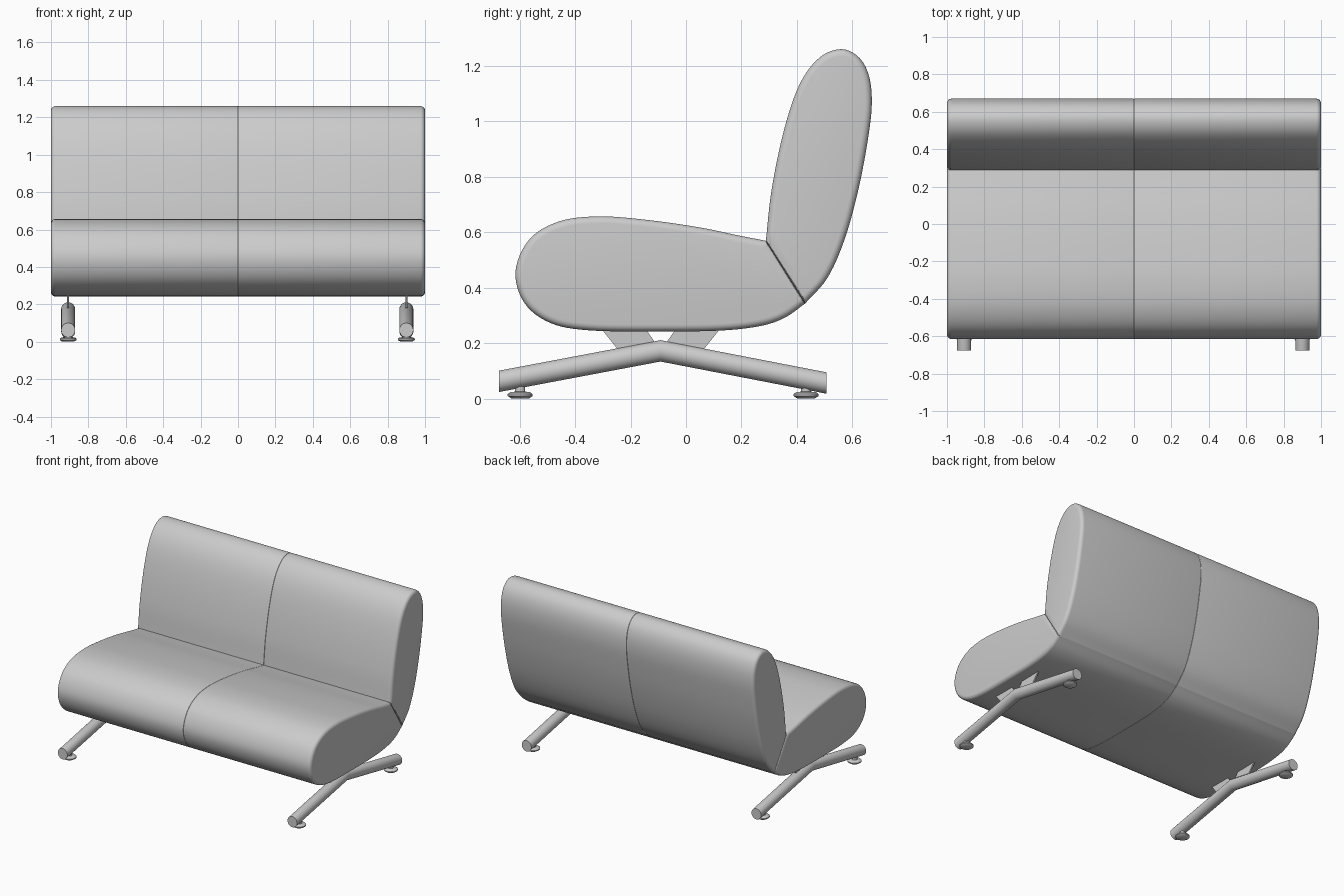
import bpy, bmesh, math
from mathutils import Vector

old = bpy.data.objects.get("Cube")
if old:
    bpy.data.objects.remove(old, do_unlink=True)

grey = bpy.data.materials.new("plain grey")
grey.use_nodes = True
COLOUR = (0.6, 0.6, 0.6, 1)
grey.diffuse_color = COLOUR
grey.node_tree.nodes["Principled BSDF"].inputs["Base Color"].default_value = COLOUR


def loft(name, rings):
    """Skin equal-length rings of 3D points, cap both ends, shade smooth."""
    bm = bmesh.new()
    loops = [[bm.verts.new(p) for p in ring] for ring in rings]
    n = len(loops[0])
    for a, b in zip(loops, loops[1:]):
        for i in range(n):
            j = (i + 1) % n
            bm.faces.new((a[i], a[j], b[j], b[i])).smooth = True
    bm.faces.new(loops[0])
    bm.faces.new(loops[-1])
    bmesh.ops.recalc_face_normals(bm, faces=bm.faces)
    mesh = bpy.data.meshes.new(name)
    bm.to_mesh(mesh)
    bm.free()
    mesh.set_sharp_from_angle(angle=math.radians(35))
    mesh.materials.append(grey)
    obj = bpy.data.objects.new(name, mesh)
    bpy.context.collection.objects.link(obj)
    return obj


def spline(points, steps=6):
    """Smooth open curve through the points, corners kept at both ends."""
    p = [Vector(q) for q in points]
    p = [2 * p[0] - p[1]] + p + [2 * p[-1] - p[-2]]
    out = []
    for a, b, c, d in zip(p, p[1:], p[2:], p[3:]):
        for k in range(steps):
            t = k / steps
            out.append(0.5 * (2 * b + (c - a) * t + (2 * a - 5 * b + 4 * c - d) * t * t
                              + (3 * b - a - 3 * c + d) * t ** 3))
    return out + [p[-2]]


def inset(outline, dist):
    """Shrink a counter-clockwise outline; the closing seam edge moves less."""
    n = len(outline)
    edges = []
    for i in range(n):
        e = (outline[(i + 1) % n] - outline[i]).normalized()
        edges.append((Vector((-e.y, e.x)), dist * (0.25 if i == n - 1 else 1)))
    result = []
    for i, p in enumerate(outline):
        (n1, d1), (n2, d2) = edges[i - 1], edges[i]
        det = n1.x * n2.y - n1.y * n2.x
        if abs(det) < 0.05:
            move = (n1 + n2) * d1 / (1 + n1.dot(n2))
        else:
            move = Vector((d1 * n2.y - d2 * n1.y, n1.x * d2 - n2.x * d1)) / det
        result.append(p + move)
    return result


def cushion(name, outline, side):
    """Extruded outline: softly rounded outer end, tight seam at the middle."""
    rings = []
    for start, radius, direction in ((0, 0.003, 1), (1, 0.025, -1)):
        part = []
        for k in range(6):
            a = k / 5 * math.pi / 2
            x = start + direction * radius * (1 - math.sin(a))
            part.append([(side * x, q.x, q.y) for q in inset(outline, radius * (1 - math.cos(a)))])
        rings += part[::-1] if direction == 1 else part
    return loft(name, rings)


# Side outlines (y, z), both running counter-clockwise from seam to seam
seat_outline = spline([
    (0.288, 0.569), (0.19, 0.588), (0.05, 0.617), (-0.13, 0.643), (-0.31, 0.657),
    (-0.457, 0.639), (-0.565, 0.574), (-0.615, 0.458), (-0.583, 0.345), (-0.49, 0.273),
    (-0.35, 0.246), (-0.1, 0.242), (0.12, 0.245), (0.265, 0.261), (0.355, 0.291), (0.43, 0.343)])
back_outline = spline([
    (0.43, 0.343), (0.51, 0.435), (0.572, 0.574), (0.622, 0.755), (0.656, 0.935),
    (0.67, 1.06), (0.661, 1.159), (0.626, 1.228), (0.562, 1.26), (0.482, 1.23),
    (0.41, 1.134), (0.354, 0.971), (0.309, 0.755), (0.288, 0.569)])


def leg(name, x):
    """Bent tube with upright-cut ends."""
    rings = []
    for y, z in ((-0.675, 0.062), (-0.092, 0.172), (0.507, 0.056)):
        ring = []
        for k in range(32):
            a = k / 32 * math.tau
            ring.append((x + 0.0375 * math.cos(a), y, z + 0.0385 * math.sin(a)))
        rings.append(ring)
    loft(name, rings)


def foot(name, x, y):
    """Round levelling foot with a short stem."""
    profile = [(0.031, 0), (0.045, 0.009), (0.045, 0.016), (0.036, 0.023),
               (0.018, 0.025), (0.018, 0.07)]
    loft(name, [[(x + r * math.cos(k / 32 * math.tau), y + r * math.sin(k / 32 * math.tau), z)
                 for k in range(32)] for r, z in profile])


def bracket(name, x, flip):
    """Thin slanted plate between tube and seat."""
    outline = [(0.213, 0.25), (0.054, 0.25), (0.012, 0.19), (0.08, 0.14), (0.125, 0.14)]
    loft(name, [[(x + dx, -0.091 + flip * y, z) for y, z in outline] for dx in (-0.005, 0.005)])


for label, side, leg_x in (("left", 1, 0.9), ("right", -1, -0.908)):
    cushion(label + "_seat", seat_outline, side)
    cushion(label + "_backrest", back_outline, side)
    leg(label + "_leg_tube", leg_x)
    for end, foot_y, flip in (("front", -0.598, -1), ("rear", 0.433, 1)):
        foot(f"{label}_{end}_foot", leg_x, foot_y)
        bracket(f"{label}_{end}_bracket", leg_x, flip)
